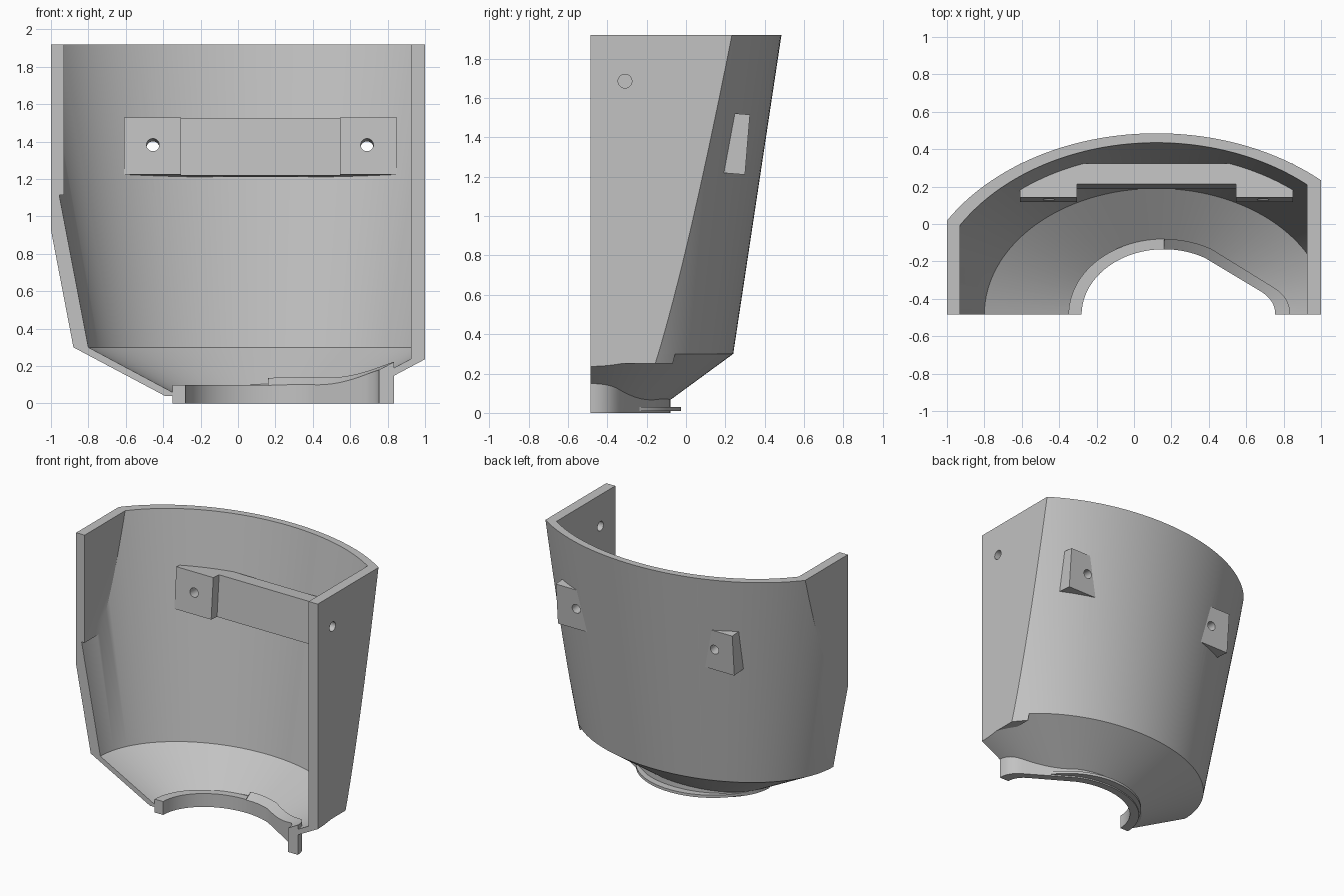
import bpy, bmesh, math
from mathutils import Matrix, Vector

cube = bpy.data.objects.get("Cube")
if cube:
    bpy.data.objects.remove(cube, do_unlink=True)

FRONT = -0.485          # flat cut plane
CX = 0.12               # axis of the shell
RX = 0.16               # axis of the collar

grey = bpy.data.materials.new("plain_grey")
grey.use_nodes = True
grey.diffuse_color = (0.54, 0.54, 0.54, 1)
grey.node_tree.nodes["Principled BSDF"].inputs["Base Color"].default_value = (0.54, 0.54, 0.54, 1)


def loft(name, loops, closed=False):
    """Skin a list of equal point loops; cap the ends, or join last to first."""
    bm = bmesh.new()
    rows = [[bm.verts.new(p) for p in loop] for loop in loops]
    n = len(rows[0])
    pairs = list(zip(rows, rows[1:]))
    for a, b in pairs:
        for i in range(n):
            j = (i + 1) % n
            bm.faces.new((a[i], a[j], b[j], b[i]))
    bm.faces.new(rows[0])
    bm.faces.new(rows[-1])
    bmesh.ops.recalc_face_normals(bm, faces=bm.faces)
    mesh = bpy.data.meshes.new(name)
    bm.to_mesh(mesh)
    bm.free()
    mesh.materials.append(grey)
    ob = bpy.data.objects.new(name, mesh)
    bpy.context.collection.objects.link(ob)
    return ob


def prism(name, outline, z0, z1):
    return loft(name, [[(x, y, z) for x, y in outline] for z in (z0, z1)])


def box(name, x0, x1, y0, y1, z0, z1):
    return prism(name, [(x0, y0), (x1, y0), (x1, y1), (x0, y1)], z0, z1)


def arc(cx, a, b, start, end, steps):
    angles = [math.radians(start + (end - start) * i / steps) for i in range(steps + 1)]
    return [(cx + a * math.cos(t), FRONT + b * math.sin(t)) for t in angles]


def bowl(name, rings, full=False):
    """Stack of elliptical sections, half or full."""
    loops = []
    for z, a, b in rings:
        pts = arc(CX, a, b, 0, 360, 160)[:-1] if full else arc(CX, a, b, 0, 180, 80)
        loops.append([(x, y, z) for x, y in pts])
    return loft(name, loops)


def activate(ob):
    bpy.ops.object.select_all(action='DESELECT')
    ob.select_set(True)
    bpy.context.view_layer.objects.active = ob


def boolean(ob, cutter, operation, keep=False):
    mod = ob.modifiers.new("cut", 'BOOLEAN')
    mod.operation = operation
    mod.solver = 'EXACT'
    mod.object = cutter
    activate(ob)
    bpy.ops.object.modifier_apply(modifier=mod.name)
    if not keep:
        bpy.data.objects.remove(cutter, do_unlink=True)


def rod(name, r, length, matrix):
    circle = [(r * math.cos(t), r * math.sin(t)) for t in (math.tau * i / 32 for i in range(32))]
    ob = prism(name, circle, -length / 2, length / 2)
    ob.data.transform(matrix)
    return ob


# Collar outline: arc, slanted straight run, rounded end
def collar_outline(a, b, run_end, corner, tip):
    pts = arc(RX, a, b, 180, 90, 32) + arc(RX, a, b, 89.8, 60, 12)
    start, end, c, t = (Vector(p) for p in (pts[-1], run_end, corner, tip))
    pts += [tuple(start.lerp(end, i / 8)) for i in range(1, 9)]
    for i in range(1, 11):
        u = i / 10
        pts.append(tuple(end.lerp(c, u).lerp(c.lerp(t, u), u)))
    return pts


outer = collar_outline(0.51, 0.405, (0.74, -0.335), (0.835, -0.39), (0.835, FRONT))
inner = collar_outline(0.44, 0.35, (0.685, -0.365), (0.755, -0.41), (0.755, FRONT))

# Shell: tapered half bowl with flattened sides
shell = bowl("shell", [(0.04, 0.51, 0.37), (0.3, 1.0, 0.725), (1.92, 1.31, 0.97)])
boolean(shell, box("trim", -1, 1, -2, 2, -1, 3), 'INTERSECT')
cavity = bowl("cavity", [(0.02, 0.395, 0.29), (0.3, 0.92, 0.675), (2.0, 1.245, 0.932)], full=True)
boolean(cavity, box("trim", -3, 0.925, -2, 2, -1, 3), 'INTERSECT')
boolean(cavity, box("trim", -3, -0.93, -2, 2, 1.115, 3), 'DIFFERENCE')
boolean(shell, cavity, 'DIFFERENCE')
opening = prism("opening", [(outer[0][0], -0.7)] + outer + [(outer[-1][0], -0.7)], -0.1, 0.29)
boolean(shell, opening, 'DIFFERENCE')

# Small foot under the side plate, overhanging the funnel
foot = bowl("side_plate_foot", [(0.25, 0.99, 0.717), (0.3, 1.0, 0.725)])
boolean(foot, box("trim", 0.925, 1, -2, 2, -1, 3), 'INTERSECT')


# Collar: its rim follows the funnel on one side and is level on the other
def rim(p):
    if p[0] <= RX + 0.0001:
        return 0.1
    rho = math.hypot(p[0] - CX, (p[1] - FRONT) / 0.734)
    return 0.3 - (0.92 - rho) / 1.875 + 0.032


collar = loft("collar", [[(*o, 0), (*o, rim(o)), (*i, rim(i)), (*i, 0)] for o, i in zip(outer, inner)])

# Thin flange around the foot of the collar
flange = loft("collar_flange", [
    [(*o, 0.01), (*o, 0.03), (*i, 0.03), (*i, 0.01)]
    for o, i in zip(arc(RX, 0.5, 0.46, 165, 30, 48), arc(RX, 0.47, 0.385, 165, 30, 48))])

# Cross bracket: recessed bar with two thick ends that pierce the shell
tilt = Matrix.Translation((0, 0.22, 1.37)) @ Matrix.Rotation(math.radians(-4.7), 4, 'X')
front, recess, back = -0.09, -0.02, 0.0925
bracket = prism("cross_bracket", [
    (-0.61, front), (-0.305, front), (-0.305, recess), (0.545, recess),
    (0.545, front), (0.85, front), (0.85, back), (-0.61, back)], -0.153, 0.153)
bracket.data.transform(tilt)

# Bolt holes through the bracket ends and the shell
for x in (-0.455, 0.69):
    hole = rod("hole", 0.034, 0.6, tilt @ Matrix.Translation((x, 0, 0.005)) @ Matrix.Rotation(math.pi / 2, 4, 'X'))
    boolean(shell, hole, 'DIFFERENCE', keep=True)
    boolean(bracket, hole, 'DIFFERENCE')

# Hole in one side plate
side = Matrix.Translation((0.96, -0.31, 1.685)) @ Matrix.Rotation(math.pi / 2, 4, 'Y')
boolean(shell, rod("hole", 0.035, 0.3, side), 'DIFFERENCE')

for ob in (shell, foot, collar, flange, bracket):
    activate(ob)
    bpy.ops.object.shade_smooth_by_angle(angle=math.radians(25))
